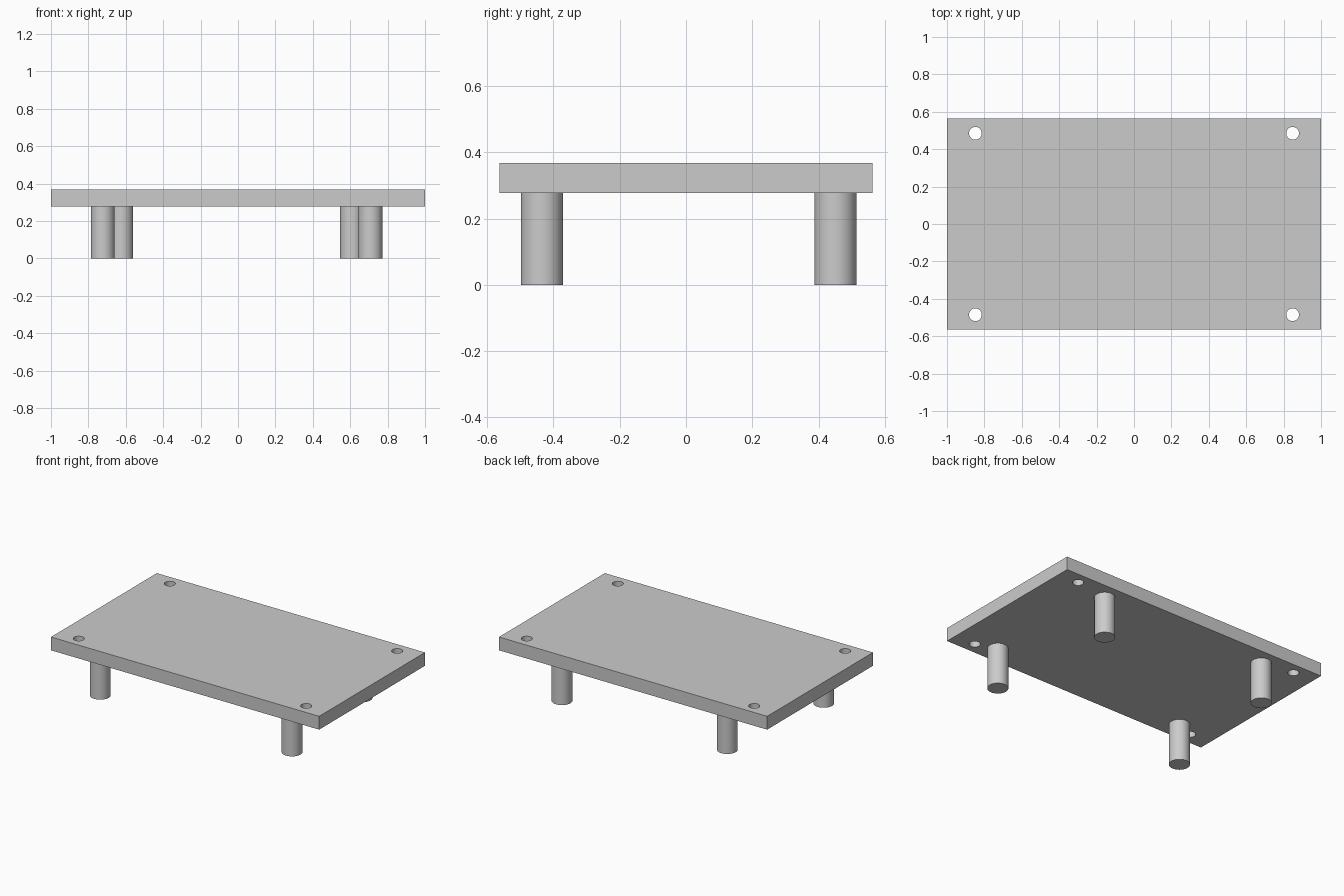
import bpy
import math

cube = bpy.data.objects.get("Cube")
if cube:
    bpy.data.objects.remove(cube, do_unlink=True)

grey = bpy.data.materials.new("plain grey")
grey.use_nodes = True
COLOUR = (0.6, 0.6, 0.6, 1)
grey.diffuse_color = COLOUR
grey.node_tree.nodes["Principled BSDF"].inputs["Base Color"].default_value = COLOUR

PLATE_BOTTOM, PLATE_TOP = 0.278, 0.368
DEPTH = 1.127


def cylinder(name, radius, x, y, bottom, top):
    bpy.ops.mesh.primitive_cylinder_add(
        vertices=48, radius=radius, depth=top - bottom,
        location=(x, y, (top + bottom) / 2))
    obj = bpy.context.object
    obj.name = name
    obj.data.materials.append(grey)
    bpy.ops.object.shade_smooth_by_angle(angle=math.radians(30))
    return obj


# Flat rectangular plate
bpy.ops.mesh.primitive_cube_add(size=1, location=(0, 0, (PLATE_BOTTOM + PLATE_TOP) / 2))
plate = bpy.context.object
plate.name = "plate"
plate.scale = (2, DEPTH, PLATE_TOP - PLATE_BOTTOM)
bpy.ops.object.transform_apply(location=False, rotation=False, scale=True)
plate.data.materials.append(grey)

# Through holes near the corners
for sx in (-1, 1):
    for sy in (-1, 1):
        cutter = cylinder("hole_cutter", 0.034, sx * 0.848, sy * 0.485,
                          PLATE_BOTTOM - 0.1, PLATE_TOP + 0.1)
        cut = plate.modifiers.new("corner hole", 'BOOLEAN')
        cut.operation = 'DIFFERENCE'
        cut.solver = 'EXACT'
        cut.object = cutter
        bpy.context.view_layer.objects.active = plate
        bpy.ops.object.modifier_apply(modifier=cut.name)
        bpy.data.objects.remove(cutter, do_unlink=True)

bpy.ops.object.select_all(action='DESELECT')
plate.select_set(True)
bpy.context.view_layer.objects.active = plate
bpy.ops.object.shade_smooth_by_angle(angle=math.radians(30))

# Round legs, the front pair set wider than the back pair
legs = {
    "front_right_leg": (-0.723, -0.435),
    "front_left_leg": (0.708, -0.435),
    "back_right_leg": (-0.624, 0.451),
    "back_left_leg": (0.609, 0.451),
}
for name, (x, y) in legs.items():
    cylinder(name, 0.0635, x, y, 0, PLATE_BOTTOM)
